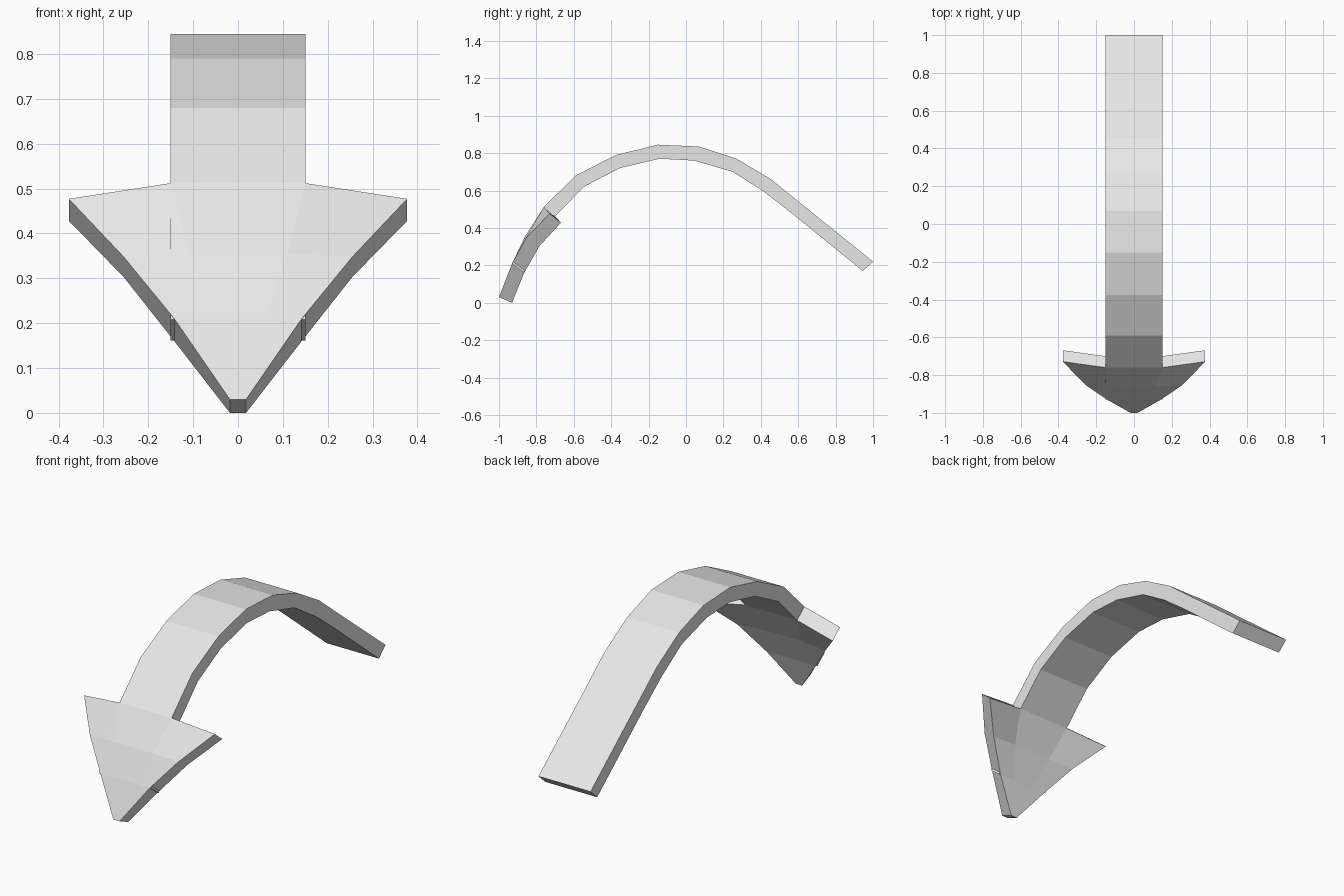
import bpy, bmesh

if "Cube" in bpy.data.objects:
    bpy.data.objects.remove(bpy.data.objects["Cube"])

grey = bpy.data.materials.new("light_grey")
grey.diffuse_color = (0.8, 0.8, 0.8, 1)
grey.use_nodes = True
grey.node_tree.nodes["Principled BSDF"].inputs["Base Color"].default_value = grey.diffuse_color

# Arched strip, tail to tip: outer (y, z) and inner (y, z)
ARC = [((1.0, 0.22), (0.945, 0.17)), ((0.615, 0.53), (0.57, 0.475)),
       ((0.455, 0.66), (0.415, 0.595)), ((0.27, 0.77), (0.25, 0.70)),
       ((0.07, 0.835), (0.045, 0.76)), ((-0.15, 0.845), (-0.14, 0.77)),
       ((-0.375, 0.79), (-0.355, 0.72)), ((-0.59, 0.68), (-0.545, 0.62)),
       ((-0.76, 0.512), (-0.70, 0.463)), ((-0.86, 0.355), (-0.79, 0.31)),
       ((-0.93, 0.21), (-0.865, 0.16)), ((-1.0, 0.03), (-0.93, 0.0))]


def loft(name, rings):
    """Skin equal-sized closed rings and cap both ends."""
    bm = bmesh.new()
    loops = [[bm.verts.new(p) for p in ring] for ring in rings]
    for a, b in zip(loops, loops[1:]):
        for i in range(len(a)):
            j = (i + 1) % len(a)
            bm.faces.new((a[i], a[j], b[j], b[i]))
    bm.faces.new(loops[0])
    bm.faces.new(loops[-1])
    bmesh.ops.recalc_face_normals(bm, faces=bm.faces)
    mesh = bpy.data.meshes.new(name)
    bm.to_mesh(mesh)
    bm.free()
    mesh.materials.append(grey)
    obj = bpy.data.objects.new(name, mesh)
    bpy.context.collection.objects.link(obj)


# Shaft: constant width, running on just inside the head
rings = []
for k, ((yo, zo), (yi, zi)) in enumerate(ARC[:11]):
    t = 0.03 if k > 8 else 0.0
    o = (yo + (yi - yo) * t, zo + (zi - zo) * t)
    n = (yi + (yo - yi) * t, zi + (zo - zi) * t)
    rings.append([(-0.15, *o), (0.15, *o), (0.15, *n), (-0.15, *n)])
loft("arrow_shaft", rings)

# Head: tapering rows with drooping wing tips (outer x, inner x, droop)
ROWS = [(0.377, 0.15, 0.035), (0.255, 0.11, 0.007), (0.142, 0.06, 0.0), (0.018, 0.008, 0.0)]
rings = []
for ((yo, zo), (yi, zi)), (w, m, d) in zip(ARC[8:], ROWS):
    xs = [(-w, d), (-m, 0), (m, 0), (w, d)]
    rings.append([(x, yo + e * 0.9, zo - e) for x, e in xs] +
                 [(x, yi + e * 0.9, zi - e) for x, e in reversed(xs)])
loft("arrow_head", rings)
